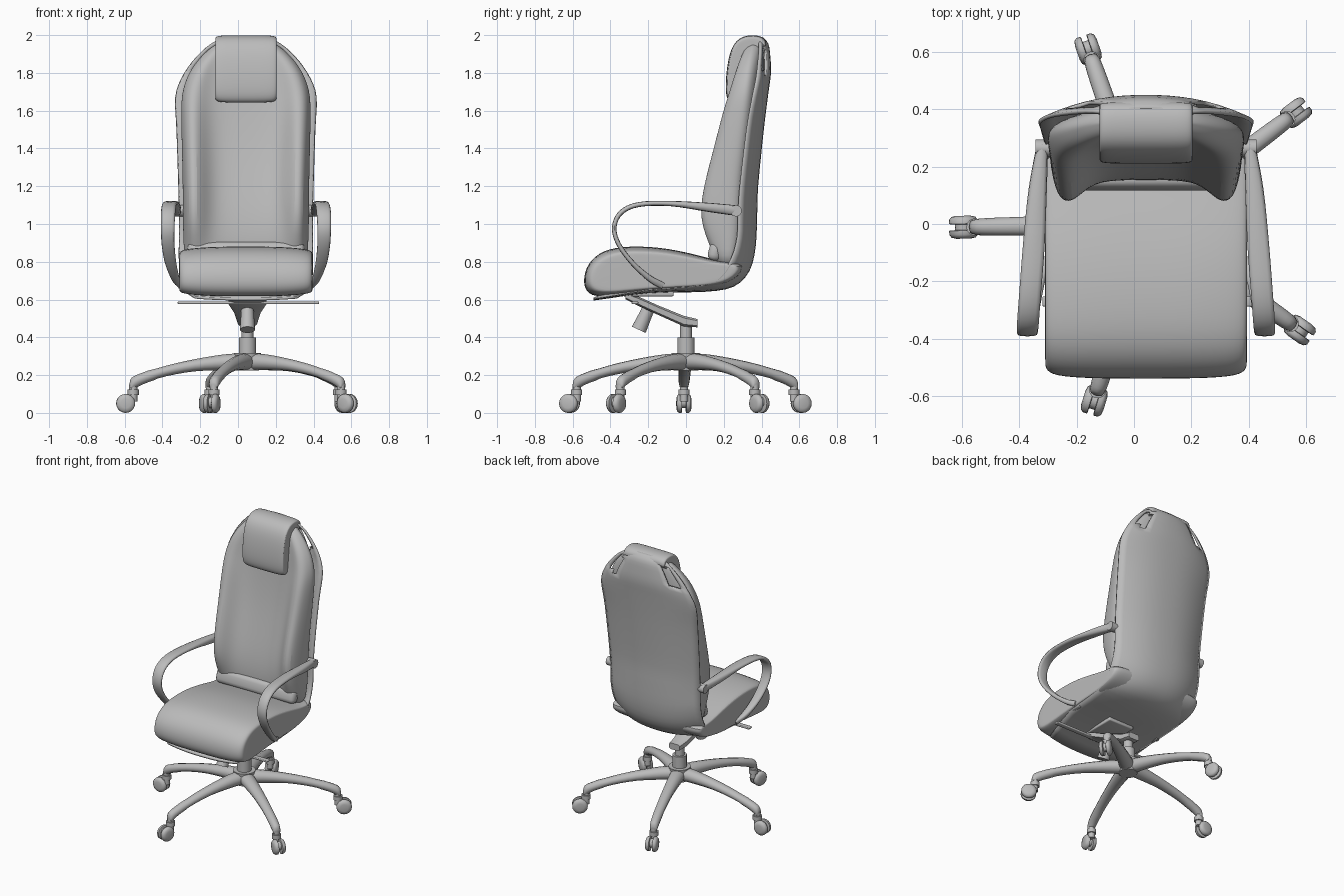
import bpy, bmesh, math
from mathutils import Vector, Matrix

if "Cube" in bpy.data.objects:
    bpy.data.objects.remove(bpy.data.objects["Cube"])

CX = 0.042                      # symmetry plane of the chair
grey = bpy.data.materials.new("grey")
grey.diffuse_color = (0.5, 0.5, 0.5, 1)
grey.use_nodes = True
grey.node_tree.nodes["Principled BSDF"].inputs["Base Color"].default_value = grey.diffuse_color


def finish(name, bm, subsurf=0, angle=40):
    bmesh.ops.recalc_face_normals(bm, faces=bm.faces)
    me = bpy.data.meshes.new(name)
    bm.to_mesh(me)
    bm.free()
    ob = bpy.data.objects.new(name, me)
    bpy.context.collection.objects.link(ob)
    me.materials.append(grey)
    if subsurf:
        ob.modifiers.new("smooth", "SUBSURF").levels = subsurf
        ob.modifiers["smooth"].render_levels = subsurf
    bpy.ops.object.select_all(action='DESELECT')
    ob.select_set(True)
    bpy.context.view_layer.objects.active = ob
    bpy.ops.object.shade_smooth_by_angle(angle=math.radians(angle))
    return ob


def loft(name, rings, subsurf=0, angle=40):
    """Skin a list of closed rings and cap both ends."""
    bm = bmesh.new()
    vs = [[bm.verts.new(p) for p in r] for r in rings]
    n = len(rings[0])
    for a, b in zip(vs, vs[1:]):
        for i in range(n):
            j = (i + 1) % n
            bm.faces.new((a[i], a[j], b[j], b[i]))
    bm.faces.new(vs[0])
    bm.faces.new(vs[-1])
    return finish(name, bm, subsurf, angle)


def tube(name, a, b, r1, r2=None, segs=20):
    a, b = Vector(a), Vector(b)
    q = (b - a).to_track_quat('Z', 'Y')
    rings = [[p + q @ Vector((r * math.cos(t), r * math.sin(t), 0))
              for t in (2 * math.pi * i / segs for i in range(segs))]
             for p, r in ((a, r1), (b, r1 if r2 is None else r2))]
    return loft(name, rings)


def box(name, loc, size, rot_x=0, bevel=0.01):
    bm = bmesh.new()
    bmesh.ops.create_cube(bm, size=1)
    bmesh.ops.scale(bm, vec=size, verts=bm.verts)
    bmesh.ops.bevel(bm, geom=bm.edges[:], offset=bevel, segments=3, affect='EDGES', profile=0.5)
    bmesh.ops.transform(bm, matrix=Matrix.Translation(loc) @ Matrix.Rotation(rot_x, 4, 'X'), verts=bm.verts)
    return finish(name, bm)


def spline(pts, steps=4):
    """Catmull-Rom through points of any dimension."""
    P = [Vector(p) for p in pts]
    P = [2 * P[0] - P[1]] + P + [2 * P[-1] - P[-2]]
    out = []
    for a, b, c, d in zip(P, P[1:], P[2:], P[3:]):
        for k in range(steps):
            t = k / steps
            out.append(0.5 * (2 * b + (c - a) * t + (2 * a - 5 * b + 4 * c - d) * t**2 + (3 * b - a - 3 * c + d) * t**3))
    return out + [P[-2]]


# ---- seat cushion: side profile skinned across the width
seat = [(-0.545, 0.70), (-0.525, 0.79), (-0.44, 0.865), (-0.3, 0.885), (-0.1, 0.875), (0.1, 0.825),
        (0.2, 0.80), (0.33, 0.80), (0.27, 0.69), (0.1, 0.655), (-0.2, 0.645), (-0.47, 0.605), (-0.53, 0.64)]
rings = []
for x, inset, flat in ((-.352, .09, .06), (-.352, .05, .04), (-.325, .012, .018), (-.18, 0, 0), (0, 0, 0),
                       (.18, 0, 0), (.325, .012, .018), (.352, .05, .04), (.352, .09, .06)):
    rings.append([(CX + x, -0.1 + (y + 0.1) * (1 - inset * 1.6), 0.74 + (z - 0.74) * (1 - flat * 5)) for y, z in seat])
loft("seat_cushion", rings, 2, 60)

# ---- back cushion: height, half width, back, bolster front, middle front
rows = [(0.74, .325, .30, .17, .18), (0.86, .335, .335, .135, .15), (1.02, .34, .345, .06, .16), (1.2, .34, .35, .085, .20),
        (1.4, .345, .375, .14, .245), (1.6, .35, .40, .19, .275), (1.7, .345, .41, .225, .285), (1.8, .31, .42, .255, .295),
        (1.88, .25, .42, .285, .305), (1.94, .185, .415, .315, .32), (1.985, .10, .395, .35, .35)]
rings = []
for z, w, yb, yf, ym in rows:
    e = yb - 0.065 * min(1, w / 0.3)
    half = [(.5, yb - .015), (.88, e + .02), (1, e - .02), (.97, (e + yf) / 2), (.90, yf + .012),
            (.76, yf), (.62, (yf + ym) / 2), (.42, ym - .004)]
    ring = [(0, yb)] + half + [(0, ym)] + [(-x, y) for x, y in reversed(half)]
    rings.append([(CX + x * w, y, z) for x, y in ring])
loft("back_cushion", rings, 2, 60)

# ---- shell: one curved sheet running under the seat and up the back
# centre y, centre z, edge y, edge z, half width
prof = [(-.49, .602, -.47, .612, .27), (-.2, .64, -.2, .655, .335), (.1, .648, .08, .68, .345), (.25, .675, .18, .72, .35),
        (.33, .755, .245, .82, .352), (.362, .88, .275, .93, .352), (.37, 1.05, .28, 1.05, .352), (.375, 1.2, .29, 1.2, .355),
        (.405, 1.5, .325, 1.5, .365), (.43, 1.7, .355, 1.67, .372), (.443, 1.8, .375, 1.77, .34), (.44, 1.88, .385, 1.86, .28),
        (.43, 1.95, .39, 1.93, .21), (.40, 1.985, .385, 1.975, .14)]
bm = bmesh.new()
N = 16
grid = []
for yc, zc, ye, ze, w in spline(prof, 3):
    row = []
    for i in range(N + 1):
        t = 2 * i / N - 1
        k = abs(t) ** 2.3
        row.append(bm.verts.new((CX + w * t, yc + (ye - yc) * k, zc + (ze - zc) * k)))
    grid.append(row)
for a, b in zip(grid, grid[1:]):
    for i in range(N):
        z = (a[i].co.z + b[i].co.z) / 2
        t = abs((2 * i + 1) / N - 1)
        if 1.80 < z < 1.93 and 0.6 < t < 0.9:     # openings at the top corners
            continue
        bm.faces.new((a[i], a[i + 1], b[i + 1], b[i]))
shell = finish("back_shell", bm, 0, 50)
sol = shell.modifiers.new("thickness", "SOLIDIFY")
sol.thickness, sol.offset = 0.014, 0

# ---- headrest pad folded over the top, and lumbar roll
pad = [(.225, 1.645), (.208, 1.69), (.212, 1.80), (.232, 1.92), (.275, 1.985), (.34, 2.003), (.41, 1.995), (.435, 1.95),
       (.40, 1.92), (.33, 1.89), (.30, 1.80), (.28, 1.66), (.255, 1.64)]
cy, cz = 0.32, 1.85
rings = [[(CX + x, cy + (y - cy) * s, cz + (z - cz) * s) for y, z in pad]
         for x, s in ((-.162, .86), (-.162, .93), (-.145, .99), (-.07, 1), (.07, 1), (.145, .99), (.162, .93), (.162, .86))]
loft("headrest", rings, 2, 60)
box("lumbar_roll", (CX, 0.155, 0.855), (0.62, 0.07, 0.10), -0.25, 0.03)

# ---- armrests: flat loop swept in side view; x offset, y, z, half width, half thickness
arm = [(.362, .275, 1.07, .020, .028), (.378, .12, 1.088, .032, .024), (.392, -.08, 1.108, .038, .014), (.405, -.25, 1.103, .038, .013),
       (.412, -.345, 1.06, .038, .013), (.414, -.38, .98, .036, .012), (.412, -.355, .89, .034, .012),
       (.398, -.28, .79, .03, .013), (.372, -.19, .71, .022, .016), (.345, -.12, .672, .014, .018)]
path = spline(arm, 4)
for side, label in ((-1, "left"), (1, "right")):
    rings = []
    for i, p in enumerate(path):
        a, b = path[max(i - 1, 0)], path[min(i + 1, len(path) - 1)]
        d = Vector((0, b[1] - a[1], b[2] - a[2])).normalized()
        nrm = Vector((0, -d.z, d.y))
        ring = []
        for k in range(12):
            c, s = math.cos(k * math.pi / 6), math.sin(k * math.pi / 6)
            c, s = math.copysign(abs(c) ** .7, c), math.copysign(abs(s) ** .7, s)
            ring.append(Vector((CX + side * (p[0] + p[3] * c), p[1], p[2])) + nrm * p[4] * s)
        rings.append(ring)
    loft("armrest_" + label, rings, 0, 50)
    tube("arm_pivot_" + label, (CX + side * .33, .265, 1.07), (CX + side * .385, .265, 1.07), .03)
    box("arm_bracket_" + label, (CX + side * .325, -.17, .675), (.03, .14, .05), 0, .01)

# ---- tilt mechanism, levers and tension knob
HX = 0.05
box("mount_plate", (HX, -.2, .632), (.2, .27, .03), 0, .008)
sections = [(.06, .475, .042, .022), (-.01, .485, .05, .028), (-.15, .545, .07, .025), (-.25, .59, .10, .025), (-.32, .62, .10, .018)]
loft("tilt_arm", [[(HX + sx * w, y, z + sz * h) for sx, sz in ((-1, -.6), (-.7, -1), (.7, -1), (1, -.6), (1, .6), (.7, 1), (-.7, 1), (-1, .6))]
                  for y, z, w, h in sections])
tube("tension_knob", (HX, -.195, .56), (HX, -.25, .44), .032, .04)
box("lever_bar", (HX + .005, -.27, .583), (.75, .035, .014), 0, .005)

# ---- gas column and hub
tube("column_lower", (HX, 0, .28), (HX, 0, .40), .046, segs=28)
tube("column_upper", (HX, 0, .40), (HX, 0, .48), .031, segs=28)
tube("hub", (HX, 0, .225), (HX, 0, .318), .06, .072, 28)

# ---- five star legs with twin-wheel casters; radius, z, half width, half height
leg = [(0, .27, .052, .046), (.12, .268, .046, .042), (.28, .252, .038, .032), (.43, .222, .033, .028),
       (.545, .186, .031, .026), (.60, .160, .028, .026), (.618, .135, .022, .015)]
for n in range(5):
    ang = math.radians(181 + 72 * n)
    rot = Matrix.Translation((HX, 0, 0)) @ Matrix.Rotation(ang, 4, 'Z')
    rings = [[rot @ Vector((r + (h * s * .5 if r > .5 else 0), w * c, z + h * s))
              for c, s in ((math.cos(k * math.pi / 6), math.sin(k * math.pi / 6)) for k in range(12))]
             for r, z, w, h in spline(leg, 3)]
    loft(f"leg_{n+1}", rings, 0, 50)
    at = lambda r, y, z: rot @ Vector((r, y, z))
    tube(f"caster_stem_{n+1}", at(.605, 0, .06), at(.605, 0, .15), .022, segs=14)
    tube(f"caster_axle_{n+1}", at(.645, -.02, .056), at(.645, .02, .056), .03, segs=14)
    tube(f"caster_collar_{n+1}", at(.605, 0, .095), at(.605, 0, .125), .03, segs=14)
    for s in (-1, 1):
        # rounded wheel disc
        rings = [[at(.645 + rr * math.cos(t), s * y, .05 + rr * math.sin(t))
                  for t in (k * math.pi / 10 for k in range(20))]
                 for y, rr in ((.01, .044), (.012, .05), (.026, .05), (.036, .042), (.04, .025))]
        loft(f"caster_wheel_{n+1}_{'a' if s < 0 else 'b'}", rings, 0, 50)
